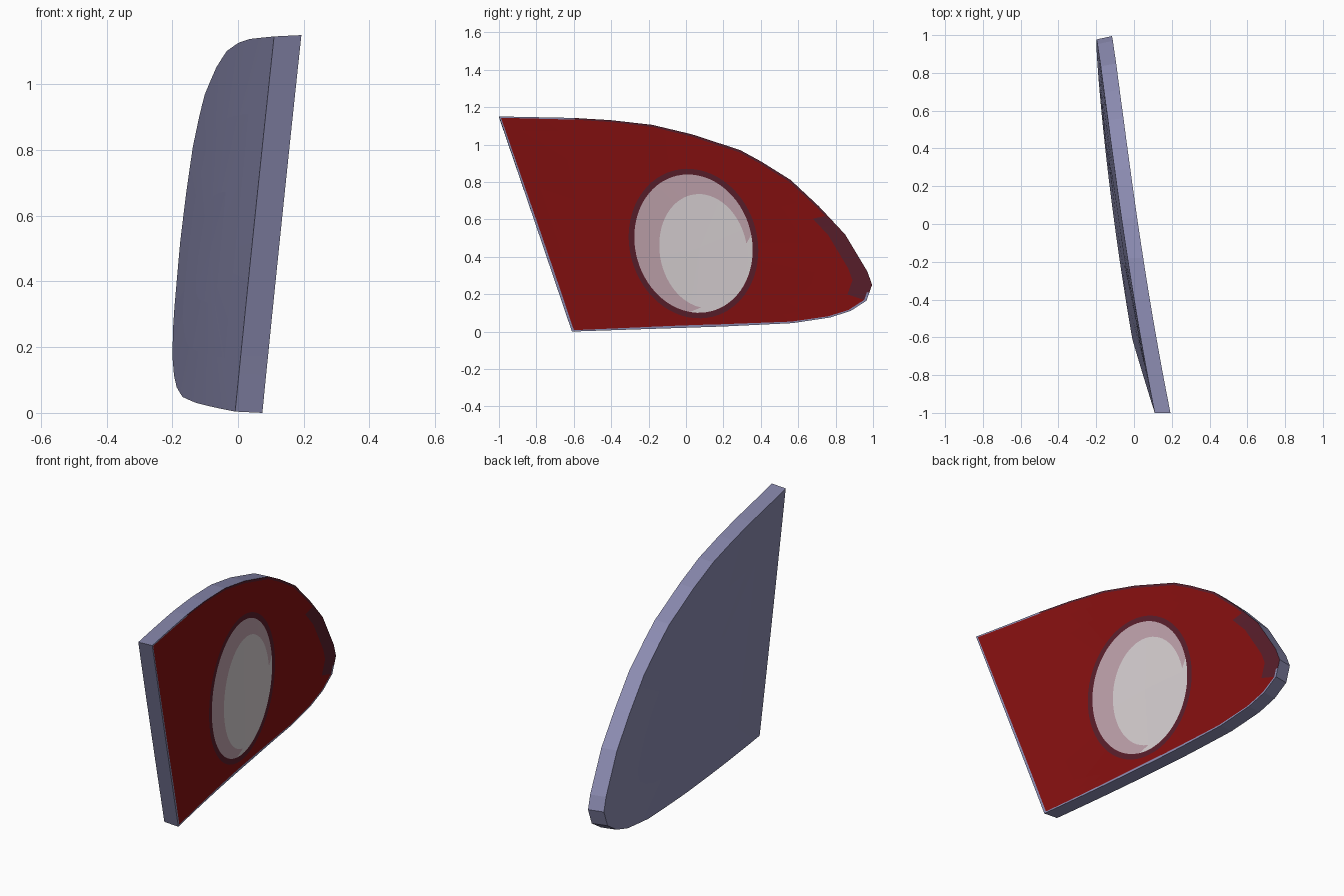
import bpy, bmesh, math
from mathutils import Vector

if "Cube" in bpy.data.objects:
    bpy.data.objects.remove(bpy.data.objects["Cube"])

# ---- colours ----
def mat(name, rgb):
    m = bpy.data.materials.new(name)
    m.diffuse_color = (*rgb, 1)
    m.use_nodes = True
    m.node_tree.nodes["Principled BSDF"].inputs["Base Color"].default_value = m.diffuse_color
    return m

GREY, RED, DARK, PINK, WHITE = range(5)
materials = [mat("housing grey", (0.26, 0.26, 0.44)),
             mat("lens red", (0.235, 0.005, 0.005)),
             mat("dark maroon", (0.10, 0.013, 0.024)),
             mat("pale pink", (0.52, 0.36, 0.41)),
             mat("lamp white", (0.67, 0.62, 0.635))]

# ---- lamp outline in (y, z), seen from +x ----
corners = [(-1, 1.15), (-.6, 1.142), (-.4, 1.13), (-.18, 1.105), (.03, 1.055),
           (.29, .97), (.40, .91), (.56, .81), (.71, .67), (.85, .52),
           (.97, .32), (.995, .25), (.965, .165), (.88, .11), (.77, .075),
           (.57, .045), (.2, .027), (-.61, 0)]
outline = []
for i, a in enumerate(corners):
    a, b = Vector(a), Vector(corners[(i + 1) % len(corners)])
    steps = max(1, round((b - a).length / 0.06))
    outline += [a.lerp(b, k / steps) for k in range(steps)]
centre = Vector((.04, .47))
angles = [math.atan2(p.y - centre.y, p.x - centre.x) for p in outline]

def back_x(y, z):
    """Gently bowed and leaning sheet."""
    return -.104 - .137 * y + .031 * y * y + .04 * z

def ellipse(cy, cz, ry, rz):
    """Slightly tilted oval, one point for each outline point."""
    pts = []
    for a in angles:
        z = cz + rz * math.sin(a)
        pts.append(Vector((cy + ry * math.cos(a) - .08 * (z - .47), z)))
    return pts

bm = bmesh.new()

def add_ring(pts, front):
    ring = []
    for p in pts:
        y, z = p
        if front:
            co = (back_x(y, z) + .083, y, z)
        else:  # the back is a little smaller
            y, z = y - .018 * max(0, y), .577 + (z - .577) * .993
            co = (back_x(y, z), y, z)
        ring.append(bm.verts.new(co))
    return ring

def bridge(a, b, rule):
    n = len(a)
    for i in range(n):
        j = (i + 1) % n
        f = bm.faces.new((a[i], a[j], b[j], b[i]))
        c = f.calc_center_median()
        f.material_index = rule(c.y, c.z)

def cap(ring, colour):
    mid = sum((v.co for v in ring), Vector()) / len(ring)
    hub = bm.verts.new(mid)
    for i in range(len(ring)):
        f = bm.faces.new((ring[i], ring[(i + 1) % len(ring)], hub))
        f.material_index = colour

# ---- front: rim, red lens, maroon ring, pink reflector, white lamp ----
upper = lambda y, z: z > .2 and z > .2 + (y < -.6) * 1.5 - 0 and y > -.6
layers = [
    ([p + (centre - p).normalized() * .013 for p in outline],
     lambda y, z: DARK if upper(y, z) else GREY),
    ([p.lerp(centre, .11) for p in outline],
     lambda y, z: DARK if y > .7 and z > .2 else RED),
    ([p.lerp(q, .5) for p, q in zip(outline, ellipse(.04, .47, .345, .40))],
     lambda y, z: RED),
    (ellipse(.04, .47, .345, .40), lambda y, z: RED),
    (ellipse(.04, .47, .315, .37), lambda y, z: DARK),
    (ellipse(.09, .43, .235, .305), lambda y, z: PINK if z > .5 or y < .05 else WHITE),
]
front_edge = add_ring(outline, True)
ring = front_edge
for pts, rule in layers:
    nxt = add_ring(pts, True)
    bridge(ring, nxt, rule)
    ring = nxt
cap(ring, WHITE)

# ---- side wall and back ----
back_edge = add_ring(outline, False)
bridge(front_edge, back_edge, lambda y, z: GREY)
ring = back_edge
for t in (.35, .7):
    nxt = add_ring([p.lerp(centre, t) for p in outline], False)
    bridge(ring, nxt, lambda y, z: GREY)
    ring = nxt
cap(ring, GREY)

bmesh.ops.recalc_face_normals(bm, faces=bm.faces)
mesh = bpy.data.meshes.new("lamp_lens")
bm.to_mesh(mesh)
bm.free()
for m in materials:
    mesh.materials.append(m)
lamp = bpy.data.objects.new("lamp_lens", mesh)
bpy.context.collection.objects.link(lamp)
